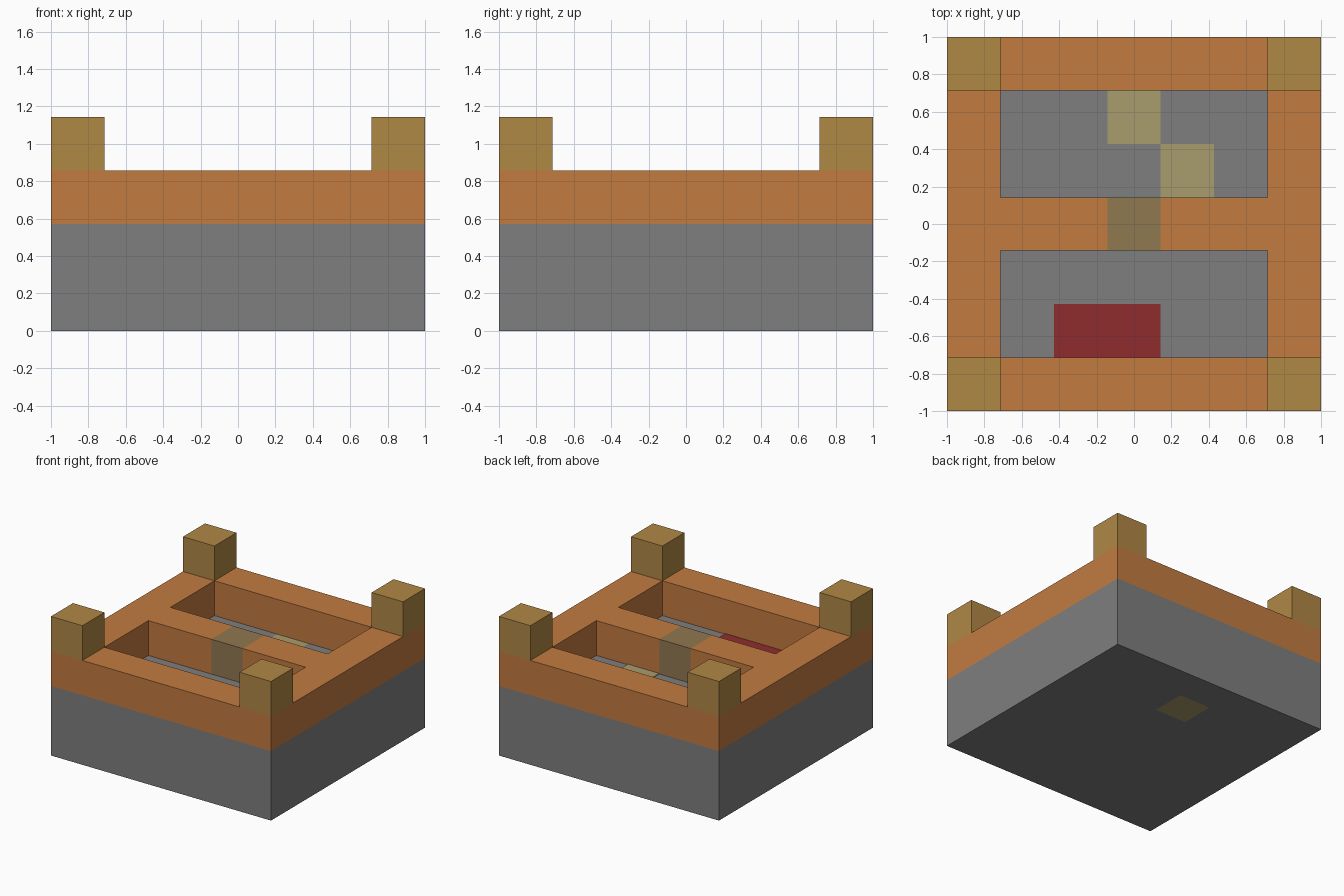
import bpy
import bmesh

if "Cube" in bpy.data.objects:
    bpy.data.objects.remove(bpy.data.objects["Cube"], do_unlink=True)

N = 7            # cells along each side
U = 2 / N        # size of one cell


def material(name, hex_colour):
    srgb = [int(hex_colour[i:i + 2], 16) / 255 for i in (0, 2, 4)]
    linear = [((c + 0.055) / 1.055) ** 2.4 for c in srgb] + [1]
    mat = bpy.data.materials.new(name)
    mat.use_nodes = True
    mat.diffuse_color = linear
    mat.node_tree.nodes["Principled BSDF"].inputs["Base Color"].default_value = linear
    return mat


stone = material("grey stone", "7e7e7e")
clay = material("orange clay", "c27b40")
wood = material("ochre wood", "b08845")
sand = material("pale sand", "a99c6c")
worn = material("olive brown", "907850")
red = material("dark red", "902c2e")


def cell_of(point):
    """Column and row of a point, counted from the centre cell."""
    return round(point.x / U), round(point.y / U)


def slab(name, keep, bottom, top, mat, patch=None, patch_mat=None):
    """Raise every grid cell accepted by keep(column, row) into one solid.
    The cell named by patch gets its own material."""
    bm = bmesh.new()
    bmesh.ops.create_grid(bm, x_segments=N, y_segments=N, size=1)
    drop = [f for f in bm.faces if not keep(*cell_of(f.calc_center_median()))]
    bmesh.ops.delete(bm, geom=drop, context='FACES')
    for v in bm.verts:
        v.co.z = bottom
    raised = bmesh.ops.extrude_face_region(bm, geom=bm.faces[:], use_keep_orig=True)
    for v in raised["geom"]:
        if isinstance(v, bmesh.types.BMVert):
            v.co.z = top
    bmesh.ops.recalc_face_normals(bm, faces=bm.faces)
    if patch:
        for f in bm.faces:
            inside = f.calc_center_median() - f.normal * 0.05
            f.material_index = int(cell_of(inside) == patch)
    mesh = bpy.data.meshes.new(name)
    bm.to_mesh(mesh)
    bm.free()
    mesh.materials.append(mat)
    if patch:
        mesh.materials.append(patch_mat)
    obj = bpy.data.objects.new(name, mesh)
    bpy.context.collection.objects.link(obj)
    return obj


# Solid base with one sandy column showing in the floor and underside
slab("base", lambda c, r: True, 0, 2 * U, stone, (0, 2), sand)

# Raised rim and crossbar, leaving two open pits
slab("rim", lambda c, r: abs(c) == 3 or r in (-3, 0, 3),
     2 * U, 3 * U, clay, (0, 0), worn)

# Corner posts
for side, x in (("right", -3), ("left", 3)):
    for end, y in (("front", -3), ("back", 3)):
        slab(f"{end}_{side}_post", lambda c, r: (c, r) == (x, y),
             3 * U, 4 * U, wood)

# Thin tiles on the pit floors
floor = 2 * U
slab("sand_tile", lambda c, r: (c, r) == (1, 1), floor, floor + 0.005, sand)
slab("red_tile", lambda c, r: r == -2 and c in (-1, 0), floor, floor + 0.005, red)
